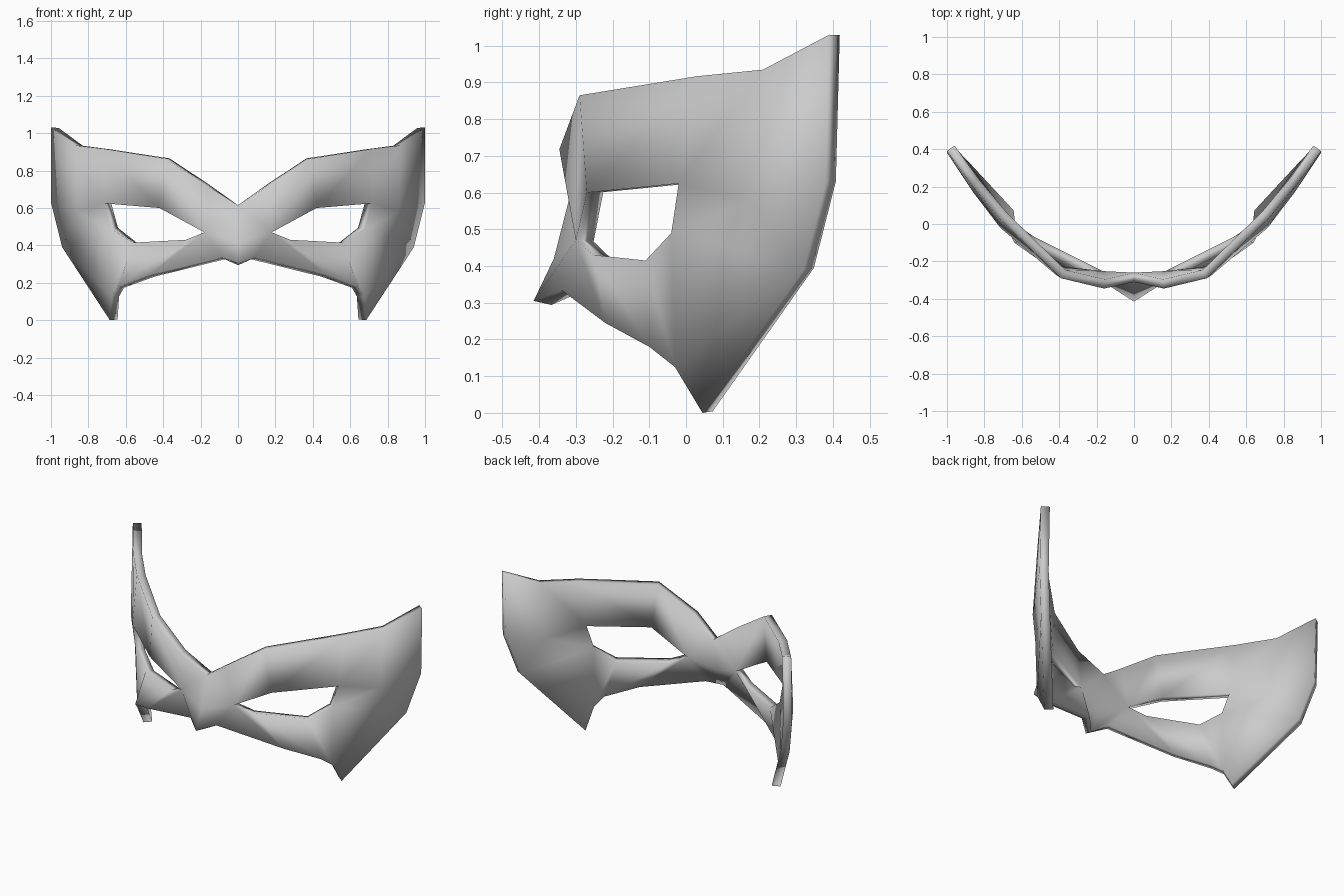
import bpy
import bmesh

cube = bpy.data.objects.get("Cube")
if cube:
    bpy.data.objects.remove(cube, do_unlink=True)

# One plain grey for the whole mask
grey = bpy.data.materials.new("plain grey")
grey.use_nodes = True
colour = (0.6, 0.6, 0.6, 1)
grey.diffuse_color = colour
grey.node_tree.nodes["Principled BSDF"].inputs["Base Color"].default_value = colour

# Landmarks of the left half, on the outer surface
points = {
    # upper edge, centre to temple tip
    "brow_mid": (0, -.31, .615), "brow_in": (.16, -.345, .718), "brow_peak": (.39, -.29, .865),
    "brow_out": (.72, .03, .917), "tip_base": (.87, .21, .935), "tip": (1, .39, 1.03),
    # temple edge down to the cheek point
    "side_high": (1, .38, .63), "side_low": (.94, .32, .39), "cheek": (.685, .045, 0),
    # lower edge back to the nose
    "notch": (.675, -.03, .125), "cheek_in": (.64, -.1, .18), "under": (.47, -.22, .245),
    "nostril": (.09, -.34, .335), "nose_tip": (0, -.415, .305), "nose": (0, -.36, .42),
    # eye opening
    "eye_in": (.18, -.3, .47), "eye_top": (.42, -.27, .6), "eye_out": (.715, -.02, .625),
    "eye_side": (.68, -.04, .49), "eye_low": (.56, -.11, .415), "eye_floor": (.28, -.25, .43),
    "temple": (.86, .17, .58),
}

# Panels round the eye opening
panels = [
    "brow_mid brow_in eye_in", "brow_mid eye_in nose", "nose eye_in nostril nose_tip",
    "brow_in brow_peak eye_top eye_in", "brow_peak brow_out eye_out eye_top",
    "brow_out tip_base temple eye_out", "tip_base tip side_high temple",
    "temple side_high side_low", "eye_out temple side_low eye_side",
    "eye_side side_low cheek notch", "eye_side notch cheek_in eye_low",
    "eye_low cheek_in under eye_floor", "eye_floor under nostril eye_in",
]

bm = bmesh.new()
verts = {name: bm.verts.new(co) for name, co in points.items()}
for panel in panels:
    # reversed so that the normals face outward
    bm.faces.new([verts[name] for name in reversed(panel.split())])
mesh = bpy.data.meshes.new("eye_mask")
bm.to_mesh(mesh)
bm.free()
mesh.materials.append(grey)
mesh.shade_smooth()

mask = bpy.data.objects.new("eye_mask", mesh)
bpy.context.collection.objects.link(mask)

# Right half and wall thickness
mirror = mask.modifiers.new("mirror", 'MIRROR')
mirror.use_clip = True
wall = mask.modifiers.new("wall", 'SOLIDIFY')
wall.thickness = 0.05
wall.offset = -1
